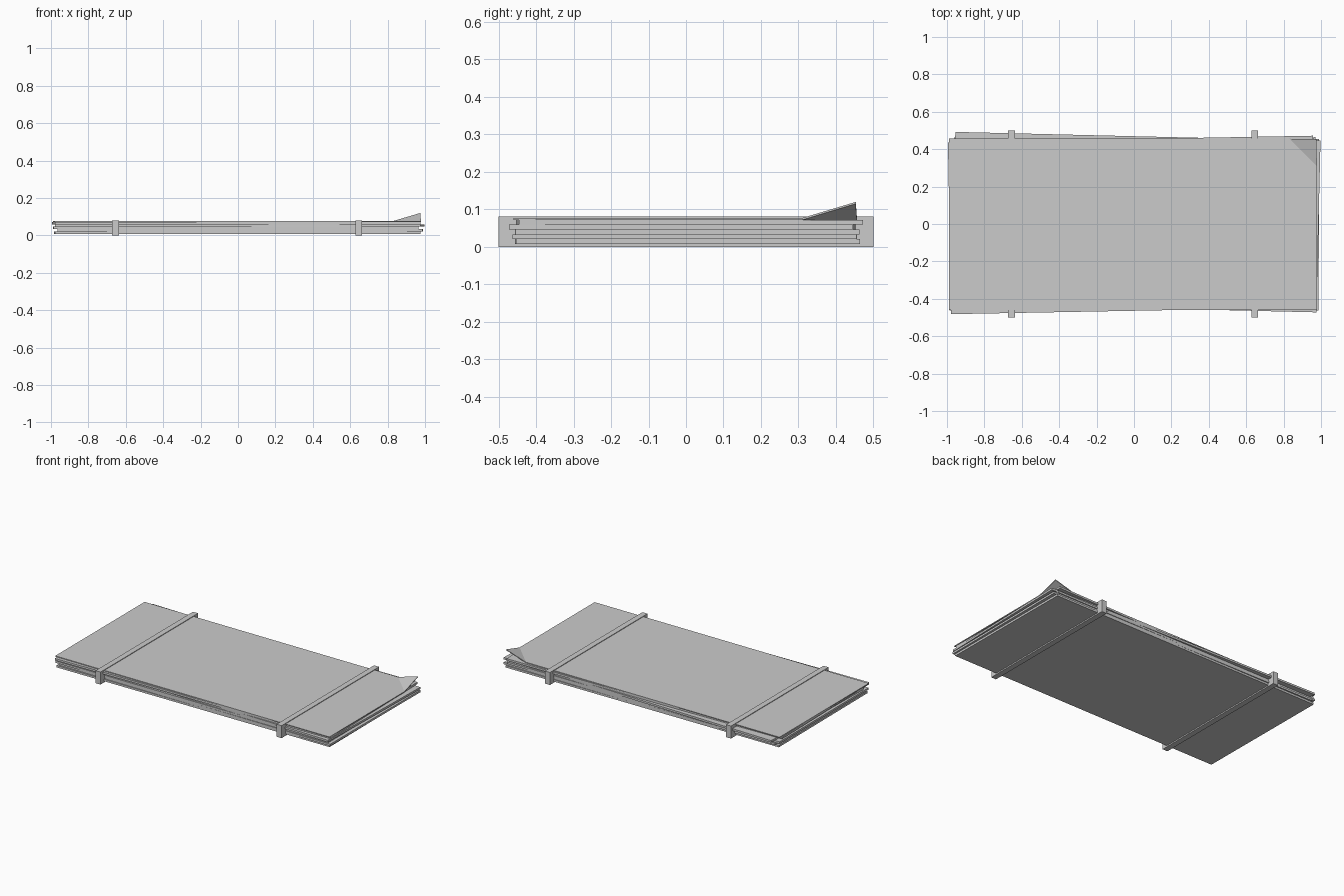
import bpy, bmesh, math
from mathutils import Matrix, Vector

if "Cube" in bpy.data.objects:
    bpy.data.objects.remove(bpy.data.objects["Cube"])

grey = bpy.data.materials.new("light grey")
grey.diffuse_color = (0.6, 0.6, 0.6, 1)
grey.use_nodes = True
grey.node_tree.nodes["Principled BSDF"].inputs["Base Color"].default_value = grey.diffuse_color


def finish(name, bm):
    bmesh.ops.recalc_face_normals(bm, faces=bm.faces)
    me = bpy.data.meshes.new(name)
    bm.to_mesh(me)
    bm.free()
    me.materials.append(grey)
    ob = bpy.data.objects.new(name, me)
    bpy.context.collection.objects.link(ob)
    return ob


def box(name, size, centre, angle=0.0):
    bm = bmesh.new()
    bmesh.ops.create_cube(bm, size=1, matrix=Matrix.Translation(centre)
                          @ Matrix.Rotation(angle, 4, 'Z')
                          @ Matrix.Diagonal((*size, 1)))
    return finish(name, bm)


# Loosely stacked sheets: x offset, y offset, twist
LENGTH, WIDTH, THICK, BASE = 1.953, 0.918, 0.0128, 0.008
stack = [(-0.004, -0.001, 0.006),
         (0.012, 0.000, -0.004),
         (-0.012, 0.000, 0.004),
         (0.010, 0.010, -0.024),
         (-0.010, -0.005, 0.0185)]
for i, (dx, dy, twist) in enumerate(stack):
    z = BASE + (i + 0.5) * THICK
    box(f"sheet_{i + 1}", (LENGTH, WIDTH, THICK), (dx, dy, z), twist)

# Thin top sheet with its back right corner bent upward
z0 = BASE + 5 * THICK
t = 0.005
x0, x1, y0, y1 = -0.99, 0.978, -0.46, 0.456
bm = bmesh.new()
layers = []
for z in (z0, z0 + t):
    pts = [(x0, y0, z), (x1, y0, z), (x1, 0.31, z), (0.83, y1, z), (x0, y1, z),
           (0.975, 0.453, z + 0.043)]
    layers.append([bm.verts.new(p) for p in pts])
for v in layers:
    bm.faces.new(v[:5])
    bm.faces.new((v[2], v[5], v[3]))
lo, hi = layers
rim = [0, 1, 2, 5, 3, 4]
for a, b in zip(rim, rim[1:] + rim[:1]):
    bm.faces.new((lo[a], lo[b], hi[b], hi[a]))
finish("top_sheet_bent_corner", bm)

# Two straps wrapped around the stack
for side, x in (("left", -0.655), ("right", 0.645)):
    box(f"{side}_strap", (0.036, 1.0, 0.081), (x, 0, 0.0405))
